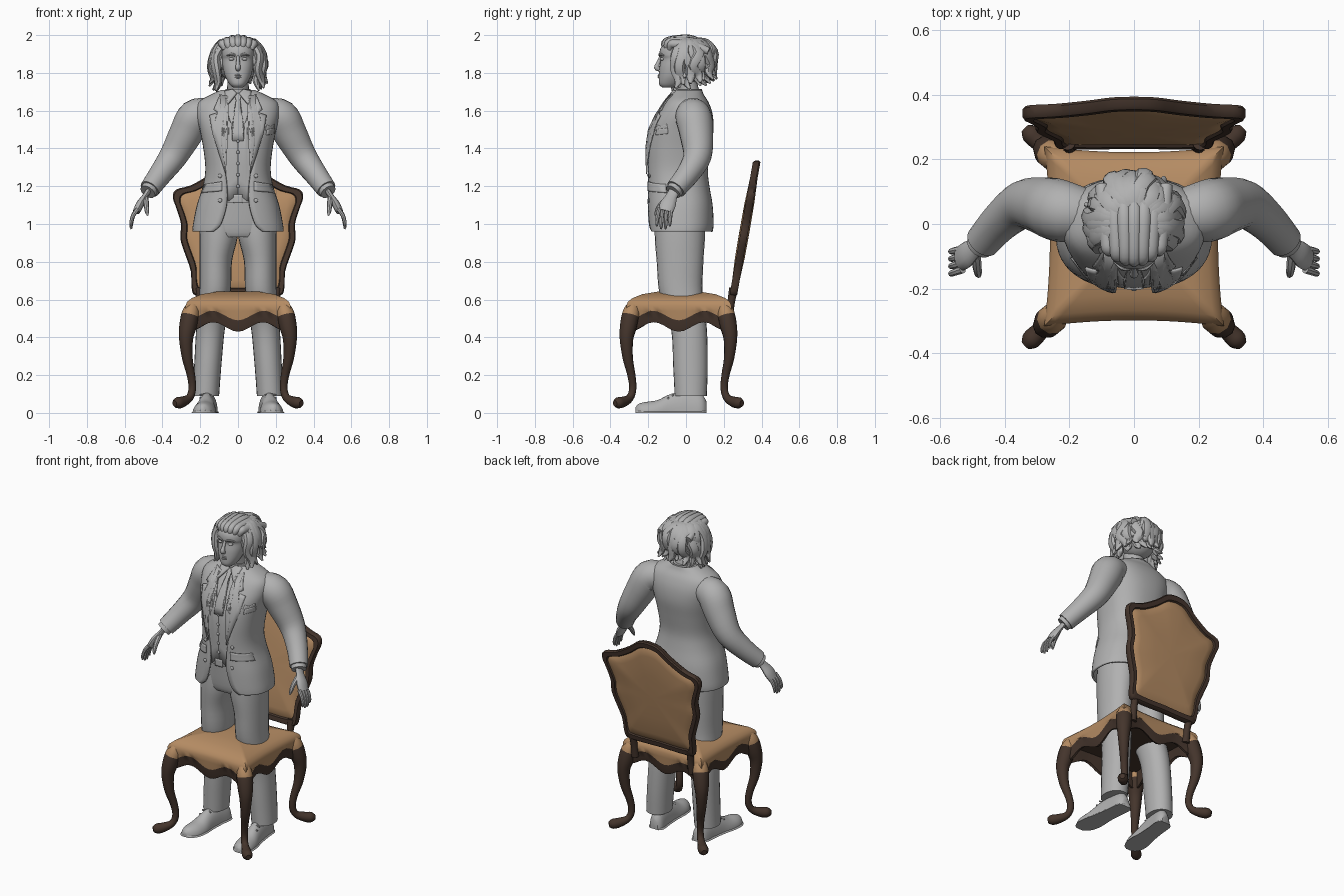
import bpy, bmesh, math, random
from mathutils import Vector

random.seed(4)
if "Cube" in bpy.data.objects:
    bpy.data.objects.remove(bpy.data.objects["Cube"])


def material(name, *rgb):
    m = bpy.data.materials.new(name)
    m.use_nodes = True
    m.diffuse_color = (*rgb, 1)
    m.node_tree.nodes["Principled BSDF"].inputs["Base Color"].default_value = (*rgb, 1)
    return m


GREY = material("stone grey", .44, .44, .44)
TAN = material("tan leather", .46, .26, .125)
BROWN = material("dark wood", .058, .035, .025)
parts = []


def finish(name, bm, mats, recalc=True):
    if recalc:
        bmesh.ops.recalc_face_normals(bm, faces=bm.faces[:])
    me = bpy.data.meshes.new(name)
    bm.to_mesh(me)
    bm.free()
    for m in mats:
        me.materials.append(m)
    ob = bpy.data.objects.new(name, me)
    bpy.context.collection.objects.link(ob)
    parts.append(ob)
    return ob


def spline(rows, n=4):
    """Smooth interpolation of equally long rows."""
    rows = [tuple(r) for r in rows]
    ext = [rows[0]] + rows + [rows[-1]]
    out = []
    for a, b, c, d in zip(ext, ext[1:], ext[2:], ext[3:]):
        for k in range(n):
            t = k / n
            out.append(tuple(q + .5 * t * (r - p + t * (2*p - 5*q + 4*r - s + t * (3*(q - r) + s - p)))
                             for p, q, r, s in zip(a, b, c, d)))
    return out + [rows[-1]]


def loft(name, rings, mats, closed=True, caps=True, switch=None):
    """Skin a list of rings; bands from index switch on take the second colour."""
    bm = bmesh.new()
    vs = [[bm.verts.new(p) for p in r] for r in rings]
    m = len(vs[0])
    for i in range(len(vs) - 1):
        for j in range(m if closed else m - 1):
            k = (j + 1) % m
            f = bm.faces.new((vs[i][j], vs[i][k], vs[i+1][k], vs[i+1][j]))
            f.material_index = int(switch is not None and i >= switch)
    if caps:
        bm.faces.new(vs[0])
        bm.faces.new(vs[-1]).material_index = int(switch is not None)
    return finish(name, bm, mats)


def tube(name, rows, mats, sides=12, n=4, flat=1, switch=None):
    """Tapered tube through rows of x, y, z, radius."""
    rows = spline(rows, n)
    pts = [Vector(r[:3]) for r in rows]
    rings, a = [], None
    for i, p in enumerate(pts):
        t = (pts[min(i + 1, len(pts) - 1)] - pts[max(i - 1, 0)]).normalized()
        if a is None:
            a = t.cross(Vector((0, 1, 0)) if abs(t.y) < .9 else Vector((1, 0, 0)))
        a = (a - t * a.dot(t)).normalized()
        b, r = t.cross(a), max(rows[i][3], .001)
        rings.append([p + a * (r * flat * math.cos(w)) + b * (r * math.sin(w))
                      for w in (math.tau * k / sides for k in range(sides))])
    return loft(name, rings, mats, switch=switch)


def oval(z, rx, yf, yb, cx=0, gap=0, sides=40, power=2.4):
    """Squarish horizontal oval, optionally open at the front."""
    e = 2 / power
    t0 = math.asin(min(.9, gap / rx) ** (1 / e)) if gap else 0
    count = sides + 1 if gap else sides
    ring = []
    for k in range(count):
        t = t0 + (math.tau - 2 * t0) * k / sides
        s, c = math.sin(t), math.cos(t)
        ring.append((cx + math.copysign(abs(s) ** e, s) * rx,
                     (yf + yb) / 2 - math.copysign(abs(c) ** e, c) * (yb - yf) / 2, z))
    return ring


# Jacket: height, half width, front, back, half opening
COAT = spline([(.96, .236, -.195, .135, .13), (1.0, .232, -.198, .14, .09), (1.1, .212, -.2, .135, .06),
               (1.2, .18, -.2, .118, .058), (1.29, .167, -.205, .11, .07), (1.4, .178, -.205, .125, .085),
               (1.5, .197, -.19, .14, .088), (1.58, .215, -.15, .135, .08), (1.64, .205, -.112, .115, .065),
               (1.68, .14, -.08, .09, .05), (1.705, .085, -.06, .08, .04)])
coat = loft("jacket", [oval(z, r, f, b, 0, g) for z, r, f, b, g in COAT], [GREY], closed=False, caps=False)
mod = coat.modifiers.new("cloth", "SOLIDIFY")
mod.thickness, mod.offset = .012, 0
loft("waistcoat_body", [oval(z, r - .012, f + .014, b - .014) for z, r, f, b, g in COAT if z > 1.14], [GREY])


def front(x, z):
    for p, q in zip(COAT, COAT[1:]):
        if z <= q[0] or q is COAT[-1]:
            t = max(0, min(1, (z - p[0]) / (q[0] - p[0])))
            r, f, b = (p[i] + t * (q[i] - p[i]) for i in (1, 2, 3))
            u = min(.97, abs(x) / r)
            return (f + b) / 2 - (b - f) / 2 * (1 - u ** 2.4) ** (1 / 2.4)


def plate(name, outline, off, thick=.007):
    """Thin piece of cloth laid over the chest."""
    bm = bmesh.new()
    bm.faces.new([bm.verts.new((x, 0, z)) for x, z in outline])
    bmesh.ops.triangulate(bm, faces=bm.faces[:])
    bmesh.ops.subdivide_edges(bm, edges=bm.edges[:], cuts=4, use_grid_fill=True)
    for v in bm.verts:
        v.co.y = front(v.co.x, v.co.z) - off
    m = finish(name, bm, [GREY]).modifiers.new("cloth", "SOLIDIFY")
    m.thickness, m.offset = thick, 0


def ball(name, loc, size):
    bm = bmesh.new()
    bmesh.ops.create_uvsphere(bm, u_segments=20, v_segments=12, radius=1)
    for v in bm.verts:
        v.co = Vector(loc) + Vector(size) * v.co
    return finish(name, bm, [GREY])


def scaled_ball(name, x, y, z, a, b, c):
    bm = bmesh.new()
    bmesh.ops.create_uvsphere(bm, u_segments=20, v_segments=12, radius=1)
    for v in bm.verts:
        v.co = (x + a * v.co.x, y + b * v.co.y, z + c * v.co.z)
    return finish(name, bm, [GREY])


# Trousers and belt
loft("hips", [oval(*r) for r in spline([(.93, .19, -.15, .09), (.98, .2, -.165, .1), (1.18, .165, -.18, .1)])], [GREY])
loft("belt", [oval(z, .18, -.189, .1) for z in (1.115, 1.15)], [GREY])
plate("belt_buckle", [(-.025, 1.11), (.025, 1.11), (.025, 1.155), (-.025, 1.155)], -.008)

# Clothing details and limbs on both sides
for side, s in (("left", 1), ("right", -1)):
    def flip(pts):
        return [(s * p[0], *p[1:]) for p in pts]

    legs = spline([(.09, .07, -.06, .11, .17), (.25, .072, -.068, .115, .16), (.45, .076, -.08, .11, .145),
                   (.63, .083, -.14, .088, .122), (.8, .086, -.155, .092, .118), (.92, .1, -.165, .1, .104),
                   (1.02, .1, -.165, .1, .1)])
    loft(side + "_trouser_leg", [oval(*r[:4], s * r[4], sides=24, power=2.1) for r in legs], [GREY])
    # Shoes
    shoe = spline([(.108, .025, .06), (.08, .045, .1), (0, .046, .115), (-.08, .05, .1), (-.15, .06, .068),
                   (-.21, .058, .058), (-.25, .04, .048), (-.268, .014, .028)])
    for label, wide, cap in (("_shoe", 0, 1), ("_sole", .006, .018)):
        loft(side + label, [[(s * (.16 - .1 * y + (w + wide) * math.cos(a)), y,
                              max(0, (h if cap == 1 else cap) * math.sin(a)))
                             for a in (math.pi * k / 14 for k in range(15))] for y, w, h in shoe], [GREY])
    for y in (-.07, -.095):
        tube(side + "_shoelace", [(s * (.165 - .1 * y + d), y, .098 - d * d * 6 + (y + .07) * .6, .005)
                                  for d in (-.03, 0, .03)], [GREY], sides=6)
    # Sleeves and cuffs
    tube(side + "_sleeve", flip([(.15, .03, 1.585, .08), (.225, .04, 1.565, .096), (.275, .055, 1.48, .09),
                                 (.342, .06, 1.36, .075), (.41, .01, 1.265, .062), (.468, -.055, 1.185, .054)]),
         [GREY], sides=20)
    tube(side + "_cuff", flip([(.46, -.047, 1.195, .046), (.478, -.068, 1.17, .044)]), [GREY], sides=16)
    # Hands
    tube(side + "_palm", flip([(.465, -.055, 1.19, .03), (.49, -.075, 1.15, .03), (.518, -.095, 1.105, .042),
                               (.538, -.108, 1.065, .038)]), [GREY], flat=.5)
    for k in range(4):
        y = -.078 - .021 * k
        tip = 1.005 - .014 * (1 + (k in (1, 2)))
        tube(side + "_finger", flip([(.53, y, 1.08, .012), (.555, y * 1.06, 1.045, .011),
                                     (.566, y * 1.09, tip + .015, .009), (.564, y * 1.1, tip - .004, .004)]), [GREY], sides=8)
    tube(side + "_thumb", flip([(.49, -.09, 1.14, .016), (.485, -.135, 1.1, .014), (.482, -.155, 1.065, .011),
                                (.478, -.162, 1.045, .004)]), [GREY], sides=8)
    # Lapel, waistcoat, collar, pockets
    plate(side + "_lapel", flip([(.05, 1.675), (.095, 1.685), (.128, 1.605), (.105, 1.59), (.15, 1.575),
                                 (.135, 1.48), (.065, 1.265), (.085, 1.4), (.088, 1.5), (.07, 1.62)]), .012)
    plate(side + "_waistcoat", flip([(0, 1.46), (.045, 1.55), (.07, 1.65), (.11, 1.6), (.11, 1.16),
                                     (.05, 1.12), (0, 1.16)]), -.01)
    plate(side + "_collar", flip([(.006, 1.69), (.03, 1.715), (.07, 1.7), (.06, 1.625)]), .006, .012)
    plate(side + "_pocket_flap", flip([(.085, 1.225), (.175, 1.21), (.195, 1.165), (.085, 1.175)]), .012)
    for z in (1.255, 1.125):
        x = s * .095
        scaled_ball(side + "_jacket_button", x, front(x, z) - .008, z, .011, .006, .011)
    # Eyes and brows
    scaled_ball(side + "_eye", s * .034, -.124, 1.873, .015, .014, .009)
    tube(side + "_brow", flip([(.014, -.139, 1.892, .006), (.036, -.136, 1.899, .008), (.06, -.118, 1.892, .004)]), [GREY], sides=8)
    scaled_ball(side + "_ear", s * .087, -.045, 1.85, .012, .022, .034)

plate("breast_pocket", [(.15, 1.47), (.155, 1.5), (.19, 1.508), (.19, 1.478)], .012)
plate("pocket_square", [(.145, 1.495), (.152, 1.525), (.172, 1.515), (.19, 1.53), (.19, 1.505)], .008)
plate("necktie", [(-.02, 1.69), (.02, 1.69), (.011, 1.655), (.03, 1.52), (.03, 1.44), (-.03, 1.44),
                  (-.03, 1.52), (-.011, 1.655)], -.004, .01)
for k in range(5):
    z = 1.2 + k * .06
    scaled_ball("waistcoat_button", 0, front(0, z) + .004, z, .009, .006, .009)

# Neck and head
tube("neck", [(0, .02, 1.6, .062), (0, .012, 1.7, .058), (0, -.02, 1.8, .055)], [GREY], sides=20)
loft("shirt_collar", [oval(z, r, -.06 - r * .1, .085, power=2) for z, r in ((1.65, .08), (1.69, .072), (1.715, .066))], [GREY])
loft("head", [oval(*r, power=2.2) for r in spline([
    (1.722, .025, -.125, -.07), (1.74, .045, -.142, -.03), (1.78, .067, -.143, 0), (1.83, .08, -.14, .03),
    (1.873, .084, -.133, .05), (1.895, .086, -.14, .05), (1.93, .084, -.135, .05), (1.965, .068, -.11, .04),
    (1.985, .035, -.07, .02)])], [GREY])
tube("nose", [(0, -.132, 1.888, .008), (0, -.146, 1.855, .01), (0, -.155, 1.828, .014), (0, -.14, 1.818, .011)], [GREY])
for z, r in ((1.788, .006), (1.778, .007)):
    tube("lip", [(-.028, -.132, z - .003, .002), (0, -.144, z, r), (.028, -.132, z - .003, .002)], [GREY], sides=8)

# Wavy hair: inner mass, falling locks, swept fringe
scaled_ball("hair_mass", 0, .035, 1.865, .112, .12, .118)
for layer, (reach, drop) in enumerate(((1, 0), (.85, .015), (.93, -.06))):
    for k in range(15):
        th = math.radians(-118 + 236 * k / 14 + random.uniform(-6, 6))
        low = 1.735 - drop + .035 * math.cos(th) + random.uniform(-.015, .02)
        path = []
        for f, h, r in ((.15, 1, .016), (.55, .95, .026), (.84, .68, .031), (.9, .4, .029), (.84, .18, .025), (1, 0, .006)):
            q = reach * (f + random.uniform(-.05, .05))
            w = th + random.uniform(-.14, .14)
            path.append((.152 * q * math.sin(w), .005 + .165 * q * math.cos(w) * (1 if math.cos(w) > 0 else .8),
                         low + (1.972 - low) * h, r))
        tube("hair_lock", path, [GREY], sides=8, n=3, flat=.75)
for k in range(7):
    u = (k - 3) / 3
    tube("hair_fringe", [(.07 * u, -.118 + .03 * u * u, 1.935 - .012 * abs(u), .012),
                         (.078 * u, -.108 + .03 * u * u, 1.962 - .012 * u * u, .022),
                         (.082 * u, -.05, 1.977 - .025 * u * u, .024), (.09 * u, .04, 1.972 - .03 * u * u, .026),
                         (.1 * u, .12, 1.915, .02)], [GREY], sides=10)


# Chair seat with domed cushion and scalloped apron
def seat_ring(scale, height):
    ring = []
    for k in range(4):
        for i in range(20):
            e = -1 + i / 10
            u, v = ((e, -1), (1, e), (-e, 1), (-1, -e))[k]
            hem = .455 - .025 * math.cos(math.tau * e)
            ring.append((scale * u * (.26 + .018 * v * v), -.038 + scale * v * (.26 + .018 * u * u), height(hem)))
    return ring


dome = [(.03, .645), (.4, .642), (.7, .628), (.88, .608), (.97, .588), (1, .568), (1, .54)]
rings = [seat_ring(f, lambda hem, z=z: z) for f, z in dome]
rings += [seat_ring(f, lambda hem, d=d: hem + d) for f, d in ((.98, .06), (.97, .02), (.95, 0), (.9, .004))]
rings += [seat_ring(f, lambda hem: .53) for f in (.84, .05)]
loft("seat", rings, [TAN, BROWN], switch=len(dome))

# Curved chair legs
for sx in (-1, 1):
    for sy in (-1, 1):
        tube("chair_leg", [(sx * d, -.04 + sy * d, z, r) for d, z, r in (
            (.235, .575, .03), (.25, .53, .046), (.265, .46, .046), (.275, .39, .037), (.268, .29, .028),
            (.249, .2, .022), (.242, .13, .02), (.257, .08, .021), (.295, .058, .029), (.32, .053, .03),
            (.336, .05, .016))], [TAN, BROWN], sides=10, switch=5)
    tube("back_post", [(sx * .2, .225, .5, .024), (sx * .2, .238, .58, .02), (sx * .205, .252, .66, .024)], [BROWN])

# Chair back: shaped frame with padded panels
half = spline([(0, .622), (.2, .62), (.243, .645), (.25, .75), (.28, .84), (.305, .92), (.302, 1.0), (.325, 1.08),
               (.345, 1.14), (.328, 1.182), (.25, 1.205), (.15, 1.262), (.07, 1.322), (0, 1.335)], 3)
outline = half + [(-x, z) for x, z in half[-2:0:-1]]


def back_ring(scale, off):
    return [(x * scale, .25 + .175 * (.96 + (z - .96) * scale - .62) + off, .96 + (z - .96) * scale) for x, z in outline]


loft("back_frame", [back_ring(f, o) for f, o in ((.88, -.008), (.9, -.02), (.98, -.02), (1, -.01), (1, .012),
                                                 (.98, .02), (.9, .02), (.88, .008))], [BROWN], caps=False)
for name, d in (("front_pad", -1), ("rear_pad", 1)):
    loft(name, [back_ring(f, d * o) for f, o in ((.9, .006), (.88, .012), (.75, .02), (.4, .026), (.03, .027))], [TAN])

# Smooth shading with crisp edges
bpy.ops.object.select_all(action="DESELECT")
for ob in parts:
    ob.select_set(True)
bpy.context.view_layer.objects.active = parts[0]
bpy.ops.object.shade_smooth_by_angle(angle=math.radians(42))
